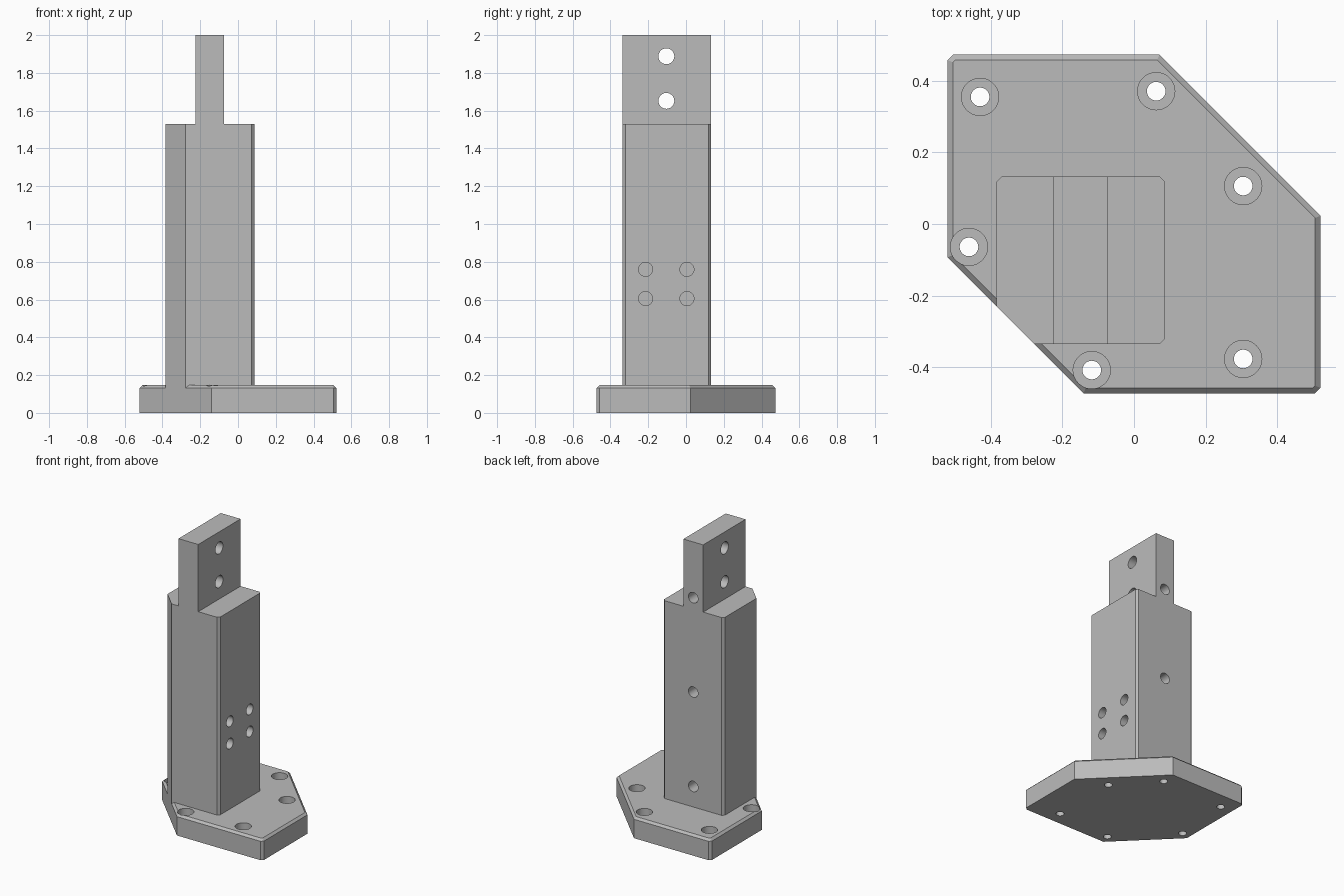
import bpy, bmesh, math
from mathutils import Matrix, Vector

cube = bpy.data.objects.get("Cube")
if cube:
    bpy.data.objects.remove(cube, do_unlink=True)

steel = bpy.data.materials.new("plain grey")
steel.use_nodes = True
GREY = (0.5, 0.5, 0.5, 1)
steel.diffuse_color = GREY
steel.node_tree.nodes["Principled BSDF"].inputs["Base Color"].default_value = GREY


def to_object(bm, name):
    bmesh.ops.recalc_face_normals(bm, faces=bm.faces)
    mesh = bpy.data.meshes.new(name)
    bm.to_mesh(mesh)
    bm.free()
    mesh.materials.append(steel)
    ob = bpy.data.objects.new(name, mesh)
    bpy.context.collection.objects.link(ob)
    return ob


def prism(name, outline, z0, z1, top_chamfer=0):
    bm = bmesh.new()
    face = bm.faces.new([bm.verts.new((x, y, z0)) for x, y in outline])
    grown = bmesh.ops.extrude_face_region(bm, geom=[face])["geom"]
    top = [v for v in grown if isinstance(v, bmesh.types.BMVert)]
    bmesh.ops.translate(bm, verts=top, vec=(0, 0, z1 - z0))
    if top_chamfer:
        rim = [e for e in bm.edges if all(v.co.z > z1 - 1e-4 for v in e.verts)]
        bmesh.ops.bevel(bm, geom=rim, offset=top_chamfer, segments=1, affect='EDGES')
    return to_object(bm, name)


def drills(points, axis, radius, length):
    """Cylinders centred on the points and running along the axis."""
    bm = bmesh.new()
    turn = Vector((0, 0, 1)).rotation_difference(Vector(axis)).to_matrix().to_4x4()
    for p in points:
        bmesh.ops.create_cone(bm, cap_ends=True, segments=48, radius1=radius,
                              radius2=radius, depth=length,
                              matrix=Matrix.Translation(p) @ turn)
    return to_object(bm, "drill_cutter")


def cut(ob, cutter):
    cutter.hide_render = True
    mod = ob.modifiers.new("cut", 'BOOLEAN')
    mod.operation, mod.solver, mod.object = 'DIFFERENCE', 'EXACT', cutter
    select(ob)
    bpy.ops.object.modifier_apply(modifier=mod.name)
    bpy.data.objects.remove(cutter, do_unlink=True)


def select(ob):
    bpy.ops.object.select_all(action='DESELECT')
    ob.select_set(True)
    bpy.context.view_layer.objects.active = ob


# Base plate with two clipped corners, small corner breaks and a chamfered rim
X, Y, C = 0.521, 0.473, 0.015
base_top, rim_z = 0.147, 0.132
base = prism("base_plate", [
    (-X, -0.093), (-0.141, -Y), (X - C, -Y), (X, -Y + C), (X, 0.023),
    (0.071, Y), (-X + C, Y), (-X, Y - C)], 0, base_top, base_top - rim_z)

# Counterbored bolt holes
bolts = [(-0.43, 0.355), (0.062, 0.371), (0.305, 0.106),
         (0.305, -0.377), (-0.118, -0.408), (-0.461, -0.064)]
cut(base, drills([(x, y, base_top) for x, y in bolts], (0, 0, 1), 0.052, 0.16))
cut(base, drills([(x, y, 0) for x, y in bolts], (0, 0, 1), 0.026, 0.5))

# Column with one large corner chamfer, in line with the base plate's edge
x0, x1, y0, y1 = -0.384, 0.087, -0.335, 0.133
column = prism("column", [
    (x0, -0.23), (-0.279, y0), (x1 - C, y0), (x1, y0 + C),
    (x1, y1 - C), (x1 - C, y1), (x0 + C, y1), (x0, y1 - C)], rim_z, 2.0)

# Shoulders cut away on both sides to leave the upright tang
for a, b in ((x0 - 0.1, -0.226), (-0.073, x1 + 0.1)):
    cut(column, prism("shoulder_cutter",
                      [(a, -1), (b, -1), (b, 1), (a, 1)], 1.53, 2.2))

# Through holes in the tang
cut(column, drills([(-0.15, -0.104, z) for z in (1.652, 1.888)], (1, 0, 0), 0.042, 0.6))
# Blind holes in the side and in the back
cut(column, drills([(x1, y, z) for y in (-0.214, 0.005) for z in (0.605, 0.76)],
                   (1, 0, 0), 0.037, 0.24))
cut(column, drills([(-0.149, y1, z) for z in (0.29, 0.95, 1.61)], (0, 1, 0), 0.037, 0.24))

for ob in (base, column):
    select(ob)
    bpy.ops.object.shade_smooth_by_angle(angle=math.radians(20))
